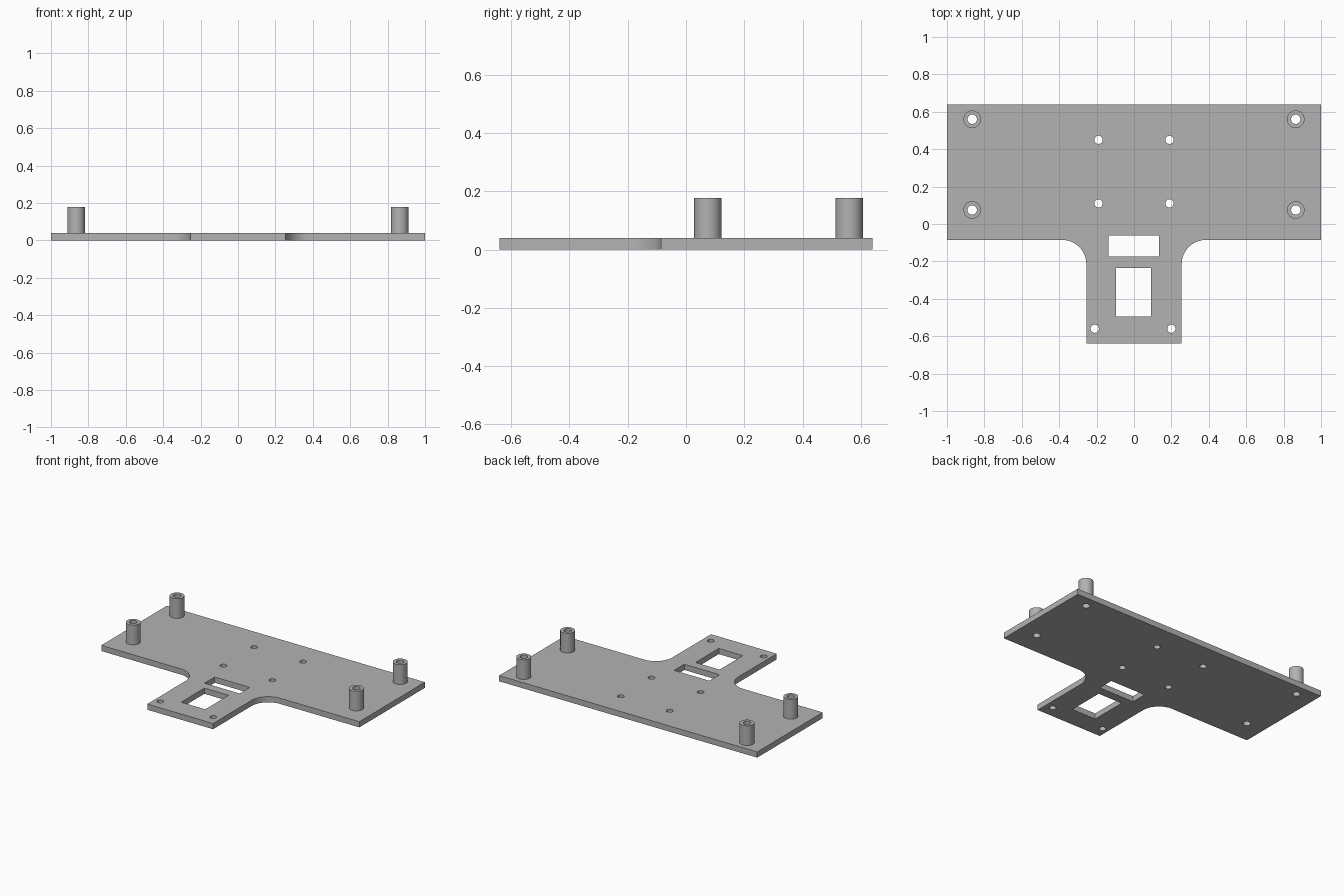
import bpy
import bmesh
from math import cos, sin, pi, radians

cube = bpy.data.objects.get("Cube")
if cube:
    bpy.data.objects.remove(cube, do_unlink=True)

THICK, TOP = 0.04, 0.178
BORE, POST_R = 0.025, 0.047
POSTS = [(x, y) for x in (-0.865, 0.865) for y in (0.075, 0.56)]
SCREWS = [(x, y) for x in (-0.19, 0.19) for y in (0.11, 0.45)]
SCREWS += [(-0.21, -0.56), (0.2, -0.56)]

grey = bpy.data.materials.new("plain grey")
grey.use_nodes = True
colour = (0.45, 0.45, 0.45, 1)
grey.diffuse_color = colour
grey.node_tree.nodes["Principled BSDF"].inputs["Base Color"].default_value = colour


def arc(cx, cy, r, start, end, steps):
    angles = [radians(start + (end - start) * i / steps) for i in range(steps + 1)]
    return [(cx + r * cos(a), cy + r * sin(a)) for a in angles]


def circle(cx, cy, r, steps=32):
    return arc(cx, cy, r, 0, 360, steps)[:-1]


def rect(x0, x1, y0, y1):
    return [(x0, y0), (x1, y0), (x1, y1), (x0, y1)]


def extrude_outline(name, loops, z0, z1):
    """Solid from a closed outline, with the remaining loops as holes."""
    curve = bpy.data.curves.new(name + "_outline", "CURVE")
    curve.dimensions = "2D"
    curve.fill_mode = "BOTH"
    curve.extrude = (z1 - z0) / 2
    for loop in loops:
        spline = curve.splines.new("POLY")
        spline.points.add(len(loop) - 1)
        for point, (x, y) in zip(spline.points, loop):
            point.co = (x, y, 0, 1)
        spline.use_cyclic_u = True
    helper = bpy.data.objects.new(name + "_outline", curve)
    bpy.context.collection.objects.link(helper)
    bpy.context.view_layer.update()
    mesh = bpy.data.meshes.new_from_object(helper)
    bpy.data.objects.remove(helper, do_unlink=True)

    # Weld the caps to the walls and seat the part at its height
    bm = bmesh.new()
    bm.from_mesh(mesh)
    bmesh.ops.remove_doubles(bm, verts=bm.verts, dist=0.0001)
    bmesh.ops.translate(bm, verts=bm.verts, vec=(0, 0, (z0 + z1) / 2))
    bmesh.ops.recalc_face_normals(bm, faces=bm.faces)
    bm.to_mesh(mesh)
    bm.free()
    mesh.name = name
    mesh.materials.clear()
    mesh.materials.append(grey)
    obj = bpy.data.objects.new(name, mesh)
    bpy.context.collection.objects.link(obj)
    bpy.ops.object.select_all(action="DESELECT")
    obj.select_set(True)
    bpy.context.view_layer.objects.active = obj
    bpy.ops.object.shade_smooth_by_angle(angle=radians(30))
    return obj


# T-shaped base plate with filleted neck, windows and screw holes
half = [(0.255, -0.64)]
half += arc(0.385, -0.215, 0.13, 180, 90, 16)
half += [(1, -0.085), (1, 0.64)]
outline = half + [(-x, y) for x, y in reversed(half)]
windows = [rect(-0.137, 0.135, -0.174, -0.062), rect(-0.095, 0.092, -0.494, -0.236)]
holes = [circle(x, y, 0.022) for x, y in SCREWS]
holes += [circle(x, y, BORE) for x, y in POSTS]
extrude_outline("base_plate", [outline] + windows + holes, 0, THICK)

# Hollow standoffs at the corners
for (x, y), label in zip(POSTS, ("front_right", "back_right", "front_left", "back_left")):
    rings = [circle(x, y, POST_R), circle(x, y, BORE)]
    extrude_outline("standoff_" + label, rings, THICK, TOP)
